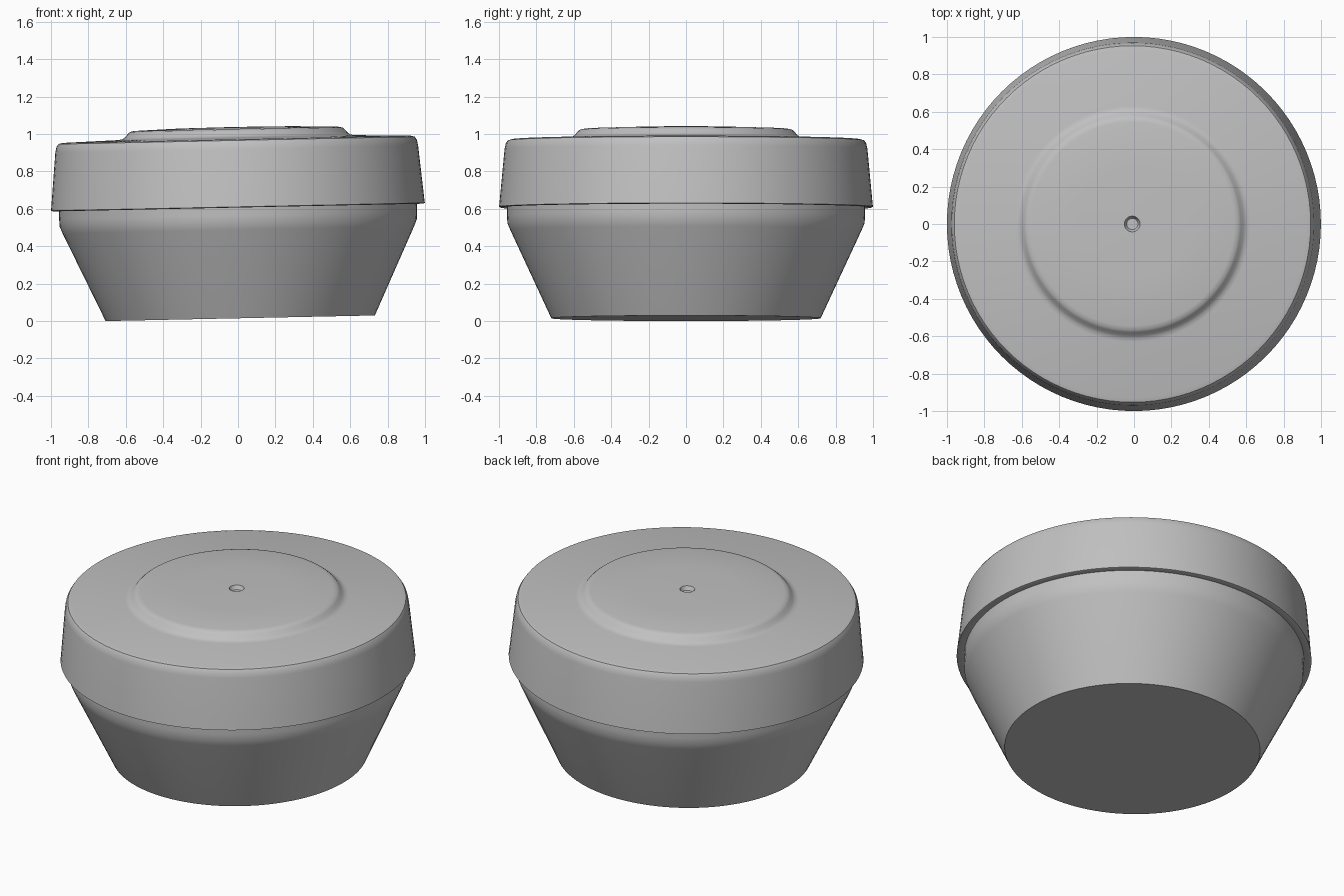
import bpy, bmesh, math
from mathutils import Matrix

if "Cube" in bpy.data.objects:
    bpy.data.objects.remove(bpy.data.objects["Cube"], do_unlink=True)

SIDES = 96
TILT = math.radians(1.2)
BASE_R = 0.72

# One matt grey for the whole vessel
grey = bpy.data.materials.new("matt grey")
grey.use_nodes = True
colour = (0.53, 0.53, 0.53, 1)
grey.diffuse_color = colour
grey.node_tree.nodes["Principled BSDF"].inputs["Base Color"].default_value = colour

# The vessel leans slightly, with its low side on the ground
lean = (Matrix.Translation((0.012, 0, BASE_R * math.sin(TILT)))
        @ Matrix.Rotation(-TILT, 4, 'Y'))


def turned(name, profile, angle):
    """Spin a radius/height profile about the vertical axis."""
    bm = bmesh.new()
    verts = [bm.verts.new((r, 0, z)) for r, z in profile]
    edges = [bm.edges.new(pair) for pair in zip(verts, verts[1:])]
    bmesh.ops.spin(bm, geom=verts + edges, cent=(0, 0, 0), axis=(0, 0, 1),
                   angle=math.tau, steps=SIDES, use_merge=True)
    bmesh.ops.remove_doubles(bm, verts=bm.verts, dist=1e-5)
    bmesh.ops.recalc_face_normals(bm, faces=bm.faces)
    bm.transform(lean)
    mesh = bpy.data.meshes.new(name)
    bm.to_mesh(mesh)
    bm.free()
    mesh.materials.append(grey)
    obj = bpy.data.objects.new(name, mesh)
    bpy.context.collection.objects.link(obj)
    bpy.ops.object.select_all(action='DESELECT')
    obj.select_set(True)
    bpy.context.view_layer.objects.active = obj
    bpy.ops.object.shade_smooth_by_angle(angle=math.radians(angle))
    return obj


# Tapered bowl with a short upright collar
turned("bowl", [(0, 0), (BASE_R, 0), (0.94, 0.473), (0.955, 0.51),
                (0.957, 0.55), (0.957, 0.64), (0, 0.64)], 40)

# Overhanging lid: rim, rounded shoulder, raised disc and central vent hole
turned("lid", [(0, 0.6), (0.957, 0.6), (0.99, 0.592), (1.0, 0.596), (0.998, 0.61),
               (0.97, 0.905), (0.964, 0.934), (0.953, 0.951), (0.93, 0.957),
               (0.63, 0.966), (0.61, 0.97), (0.595, 0.98), (0.58, 0.998),
               (0.568, 1.008), (0.545, 1.013), (0.3, 1.021), (0.042, 1.023),
               (0.036, 1.01), (0.03, 1.0), (0, 1.0)], 40)
